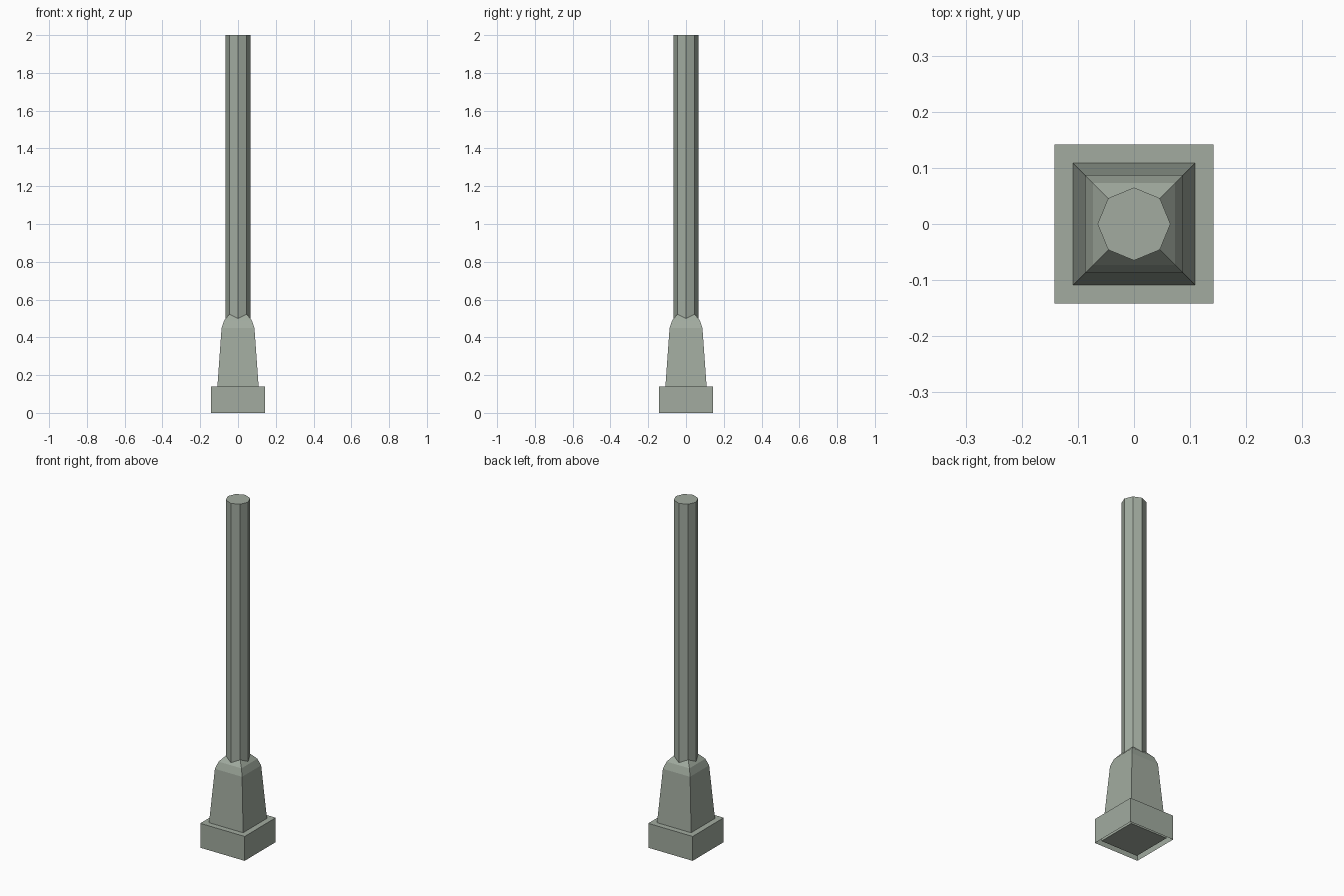
import bpy, bmesh, math

if "Cube" in bpy.data.objects:
    bpy.data.objects.remove(bpy.data.objects["Cube"])

mat = bpy.data.materials.new("grey green paint")
mat.diffuse_color = (0.36, 0.41, 0.35, 1)
mat.use_nodes = True
mat.node_tree.nodes["Principled BSDF"].inputs["Base Color"].default_value = mat.diffuse_color


def loft(name, rings, sides, turn, cap_bottom=True):
    """Stack regular polygon rings given as (corner radius, z)."""
    bm = bmesh.new()
    loops = []
    for r, z in rings:
        angles = [turn + 2 * math.pi * i / sides for i in range(sides)]
        loops.append([bm.verts.new((r * math.cos(a), r * math.sin(a), z)) for a in angles])
    for a, b in zip(loops, loops[1:]):
        for i in range(sides):
            j = (i + 1) % sides
            bm.faces.new((a[i], a[j], b[j], b[i]))
    bm.faces.new(loops[-1])
    if cap_bottom:
        bm.faces.new(loops[0][::-1])
    me = bpy.data.meshes.new(name)
    bm.to_mesh(me)
    bm.free()
    me.materials.append(mat)
    ob = bpy.data.objects.new(name, me)
    bpy.context.collection.objects.link(ob)
    return ob


def square(half_rings):
    return [(h * math.sqrt(2), z) for h, z in half_rings]


# Square plinth, open underneath
loft("plinth", square([(0.142, 0), (0.142, 0.141)]), 4, math.pi / 4, cap_bottom=False)
# Tapered pedestal with rounded shoulder
loft("pedestal", square([(0.118, 0.01), (0.109, 0.141), (0.087, 0.45),
                         (0.073, 0.49), (0.046, 0.522)]), 4, math.pi / 4)
# Octagonal pole
loft("pole", [(0.065, 0.45), (0.065, 2.0)], 8, 0)
